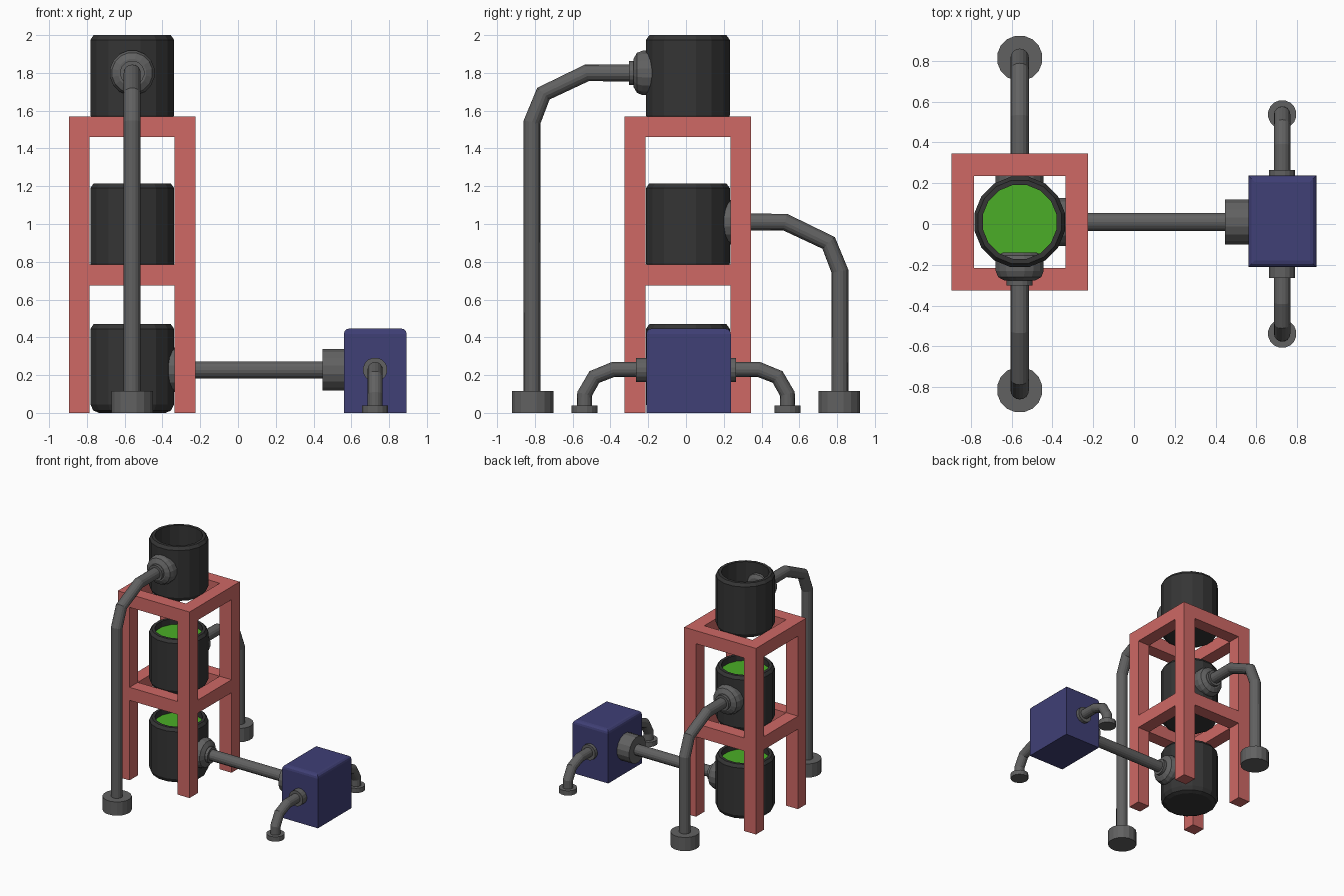
import bpy, bmesh, math
from mathutils import Vector

if "Cube" in bpy.data.objects:
    bpy.data.objects.remove(bpy.data.objects["Cube"])

CX, CY = -0.56, 0.01          # tower axis


def material(name, rgb):
    m = bpy.data.materials.new(name)
    m.diffuse_color = (*rgb, 1)
    m.use_nodes = True
    m.node_tree.nodes["Principled BSDF"].inputs["Base Color"].default_value = m.diffuse_color
    return m


BLACK = material("black", (0.035, 0.035, 0.035))
STEEL = material("steel", (0.12, 0.12, 0.12))
RED = material("red", (0.62, 0.14, 0.13))
BLUE = material("blue", (0.05, 0.05, 0.18))
GREEN = material("green", (0.07, 0.42, 0.02))


def finish(name, bm, mat):
    bmesh.ops.recalc_face_normals(bm, faces=bm.faces)
    me = bpy.data.meshes.new(name)
    bm.to_mesh(me)
    bm.free()
    me.materials.append(mat)
    ob = bpy.data.objects.new(name, me)
    bpy.context.collection.objects.link(ob)
    return ob


def lathe(name, profile, loc, axis, mat, sides=16):
    """Spin (radius, height) points round an axis, with caps at both ends."""
    bm = bmesh.new()
    q = Vector((0, 0, 1)).rotation_difference(Vector(axis))
    rings = []
    for r, h in profile:
        ring = []
        for i in range(sides):
            a = math.tau * (i + 0.5) / sides
            ring.append(bm.verts.new(Vector(loc) + q @ Vector((r * math.cos(a), r * math.sin(a), h))))
        rings.append(ring)
    for a, b in zip(rings, rings[1:]):
        for i in range(sides):
            j = (i + 1) % sides
            bm.faces.new((a[i], a[j], b[j], b[i]))
    bm.faces.new(rings[0])
    bm.faces.new(rings[-1])
    return finish(name, bm, mat)


def add_box(bm, lo, hi):
    lo, hi = Vector(lo), Vector(hi)
    vs = bmesh.ops.create_cube(bm, size=1)["verts"]
    bmesh.ops.scale(bm, vec=hi - lo, verts=vs)
    bmesh.ops.translate(bm, vec=(lo + hi) / 2, verts=vs)


def pipe(name, points, radius):
    cu = bpy.data.curves.new(name, "CURVE")
    cu.dimensions = "3D"
    cu.bevel_depth = radius
    cu.bevel_resolution = 6
    cu.use_fill_caps = True
    sp = cu.splines.new("POLY")
    sp.points.add(len(points) - 1)
    for p, co in zip(sp.points, points):
        p.co = (*co, 1)
    sp.use_smooth = False
    cu.materials.append(STEEL)
    ob = bpy.data.objects.new(name, cu)
    bpy.context.collection.objects.link(ob)
    bpy.ops.object.select_all(action="DESELECT")
    ob.select_set(True)
    bpy.context.view_layer.objects.active = ob
    bpy.ops.object.convert(target="MESH")


# tower frame: four legs and two square rings of beams
bm = bmesh.new()
W, T = 0.335, 0.11
for sx in (-1, 1):
    for sy in (-1, 1):
        x, y = CX + sx * (W - T / 2), CY + sy * (W - T / 2)
        add_box(bm, (x - T / 2, y - T / 2, 0), (x + T / 2, y + T / 2, 1.57))
for z in (0.675, 1.46):
    for s in (-1, 1):
        c, i = s * (W - T / 2), W - T
        add_box(bm, (CX - i, CY + c - T / 2, z), (CX + i, CY + c + T / 2, z + T))
        add_box(bm, (CX + c - T / 2, CY - i, z), (CX + c + T / 2, CY + i, z + T))
finish("tower_frame", bm, RED)

# open barrels with liquid, and a rounded port with a flange on each
BARREL = [(0.18, 0), (0.21, 0.013), (0.226, 0.045), (0.226, 0.445), (0.208, 0.47),
          (0.184, 0.47), (0.184, 0.04)]
PORT = [(0.085, 0.15), (0.112, 0.165), (0.12, 0.19), (0.12, 0.24), (0.108, 0.27), (0.075, 0.288),
        (0.065, 0.288), (0.065, 0.312)]
for label, z, level, port_z, axis in (
        ("bottom", 0, 0.42, 0.228, (1, 0, 0)),
        ("middle", 0.745, 0.42, 1.01, (0, 1, 0)),
        ("top", 1.53, 0.08, 1.8, (0, -1, 0))):
    lathe(label + "_barrel", BARREL, (CX, CY, z), (0, 0, 1), BLACK)
    lathe(label + "_liquid", [(0.184, level - 0.02), (0.184, level)], (CX, CY, z), (0, 0, 1), GREEN)
    lathe(label + "_port", PORT, (CX, CY, port_z), axis, STEEL)

# drain pipes from the upper barrels down to floor sockets
for label, s, z in (("top", -1, 1.8), ("middle", 1, 1.01)):
    path = [(0.29, z), (0.525, z), (0.755, z - 0.11), (0.815, z - 0.26), (0.815, 0.02)]
    pipe(label + "_drain_pipe", [(CX, s * y, h) for y, h in path], 0.045)
    lathe(label + "_floor_socket", [(0.112, 0), (0.112, 0.115)], (CX, s * 0.812, 0), (0, 0, 1), STEEL)

# pump box with rounded top edges
bm = bmesh.new()
add_box(bm, (0.56, -0.21, 0), (0.893, 0.237, 0.447))
top = [e for e in bm.edges if all(v.co.z > 0.4 for v in e.verts)]
bmesh.ops.bevel(bm, geom=top, offset=0.03, segments=3, profile=0.5, affect="EDGES")
finish("pump_box", bm, BLUE)

# feed pipe from the bottom barrel to the pump
pipe("feed_pipe", [(-0.28, CY, 0.228), (0.5, CY, 0.228)], 0.045)
lathe("feed_collar", [(0.112, 0), (0.112, 0.13)], (0.447, CY, 0.228), (1, 0, 0), STEEL)

# short outlet pipes on both sides of the pump
for label, s in (("front", -1), ("back", 1)):
    path = [(0.2, 0.23), (0.385, 0.23), (0.485, 0.19), (0.537, 0.1), (0.537, 0.01)]
    pipe(label + "_outlet_pipe", [(0.726, s * y, h) for y, h in path], 0.04)
    lathe(label + "_outlet_collar", [(0.065, 0.19), (0.065, 0.265)], (0.726, 0, 0.228), (0, s, 0), STEEL)
    lathe(label + "_outlet_foot", [(0.07, 0), (0.07, 0.04)], (0.726, s * 0.537, 0), (0, 0, 1), STEEL)
